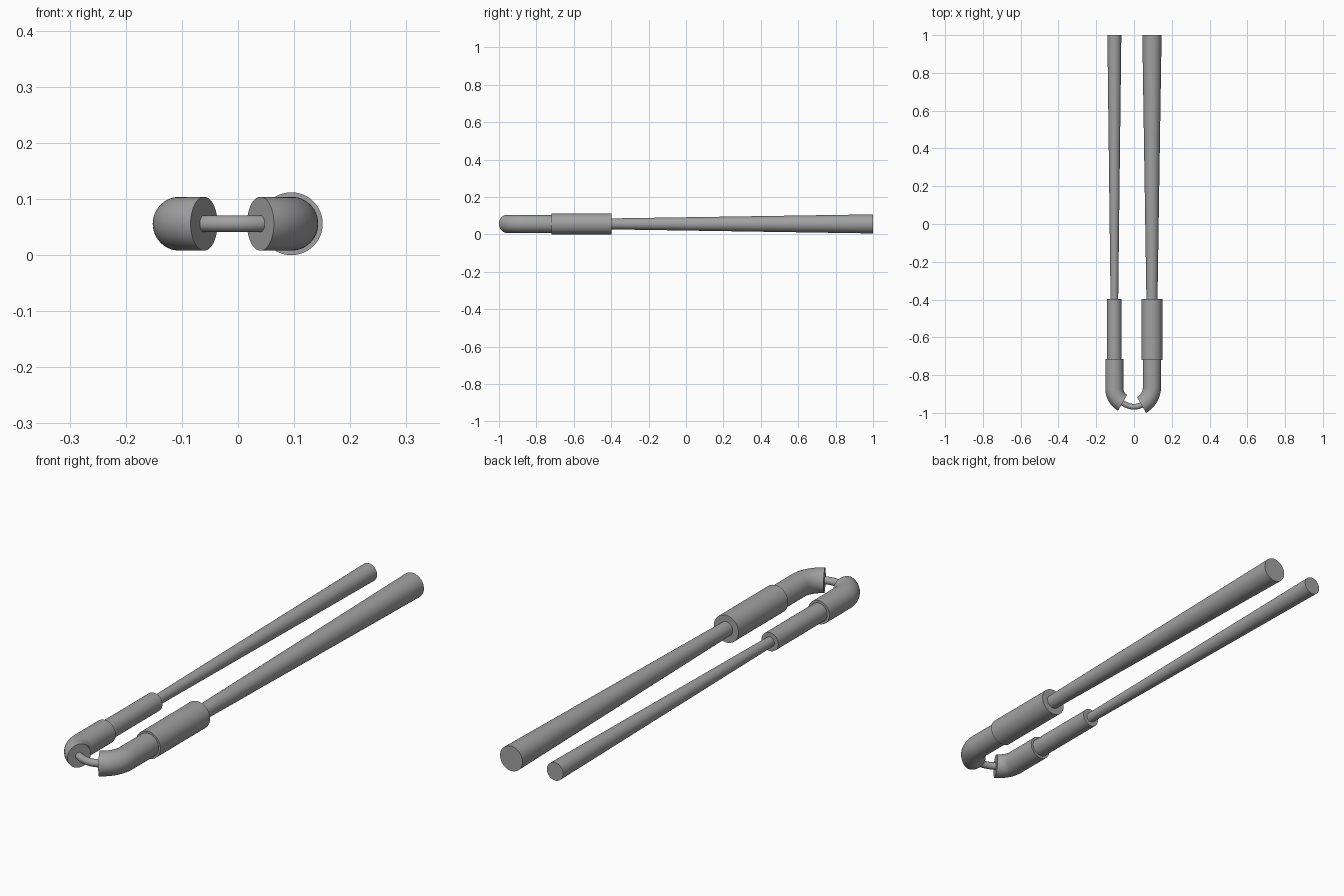
import bpy
import bmesh
from math import sin, cos, pi, radians, atan2
from mathutils import Matrix, Vector

cube = bpy.data.objects.get("Cube")
if cube:
    bpy.data.objects.remove(cube, do_unlink=True)

AXIS_Z = 0.056
SIDES = 48

grey = bpy.data.materials.new("plain_grey")
grey.use_nodes = True
GREY = (0.36, 0.36, 0.36, 1)
grey.diffuse_color = GREY
grey.node_tree.nodes["Principled BSDF"].inputs["Base Color"].default_value = GREY


def tube(name, stations):
    """Capped round tube through (x, y, heading, radius) stations lying flat."""
    bm = bmesh.new()
    rings = []
    for x, y, heading, r in stations:
        place = Matrix.Translation((x, y, AXIS_Z)) @ Matrix.Rotation(heading, 4, 'Z')
        rings.append([bm.verts.new(place @ Vector((0, r * cos(a), r * sin(a))))
                      for a in (2 * pi * i / SIDES for i in range(SIDES))])
    for low, high in zip(rings, rings[1:]):
        for i in range(SIDES):
            j = (i + 1) % SIDES
            bm.faces.new((low[i], low[j], high[j], high[i])).smooth = True
    bm.faces.new(rings[0])
    bm.faces.new(rings[-1])
    bmesh.ops.recalc_face_normals(bm, faces=bm.faces)
    mesh = bpy.data.meshes.new(name)
    bm.to_mesh(mesh)
    bm.free()
    mesh.set_sharp_from_angle(angle=radians(35))
    mesh.materials.append(grey)
    bpy.context.collection.objects.link(bpy.data.objects.new(name, mesh))


def elbow(name, x, side, bend, y_bend, r):
    """Straight socket that bends 60 degrees inward; returns its mouth centre."""
    stations = [(x, -0.715, -pi / 2, r)]
    for k in range(17):
        a = radians(60) * k / 16
        stations.append((x - side * bend * (1 - cos(a)), y_bend - bend * sin(a),
                         -pi / 2 - side * a, r))
    tube(name, stations)
    return Vector(stations[-1][:2])


def arm(prefix, x, side, thin, thick, sleeve, bend, y_bend):
    """Tapered rod, sleeve and elbow of one side."""
    tube(prefix + "_rod", [(x, -0.42, pi / 2, thin), (x, 1, pi / 2, thick)])
    tube(prefix + "_sleeve", [(x, -0.72, pi / 2, sleeve), (x, -0.397, pi / 2, sleeve)])
    return elbow(prefix + "_elbow", x, side, bend, y_bend, 0.048)


left = arm("left", 0.095, 1, 0.029, 0.051, 0.056, 0.11, -0.863)
right = arm("right", -0.104, -1, 0.02, 0.037, 0.038, 0.087, -0.871)

# Sagging cord between the two elbow mouths, its ends sunk inside them
SAG = 0.0145
span = left - right
cord = []
for k in range(21):
    t = -0.06 + 1.12 * k / 20
    p = right + span * t
    slope = span.y - 4 * SAG * (1 - 2 * t)
    cord.append((p.x, p.y - 4 * SAG * t * (1 - t), atan2(slope, span.x), 0.015))
tube("cord", cord)
